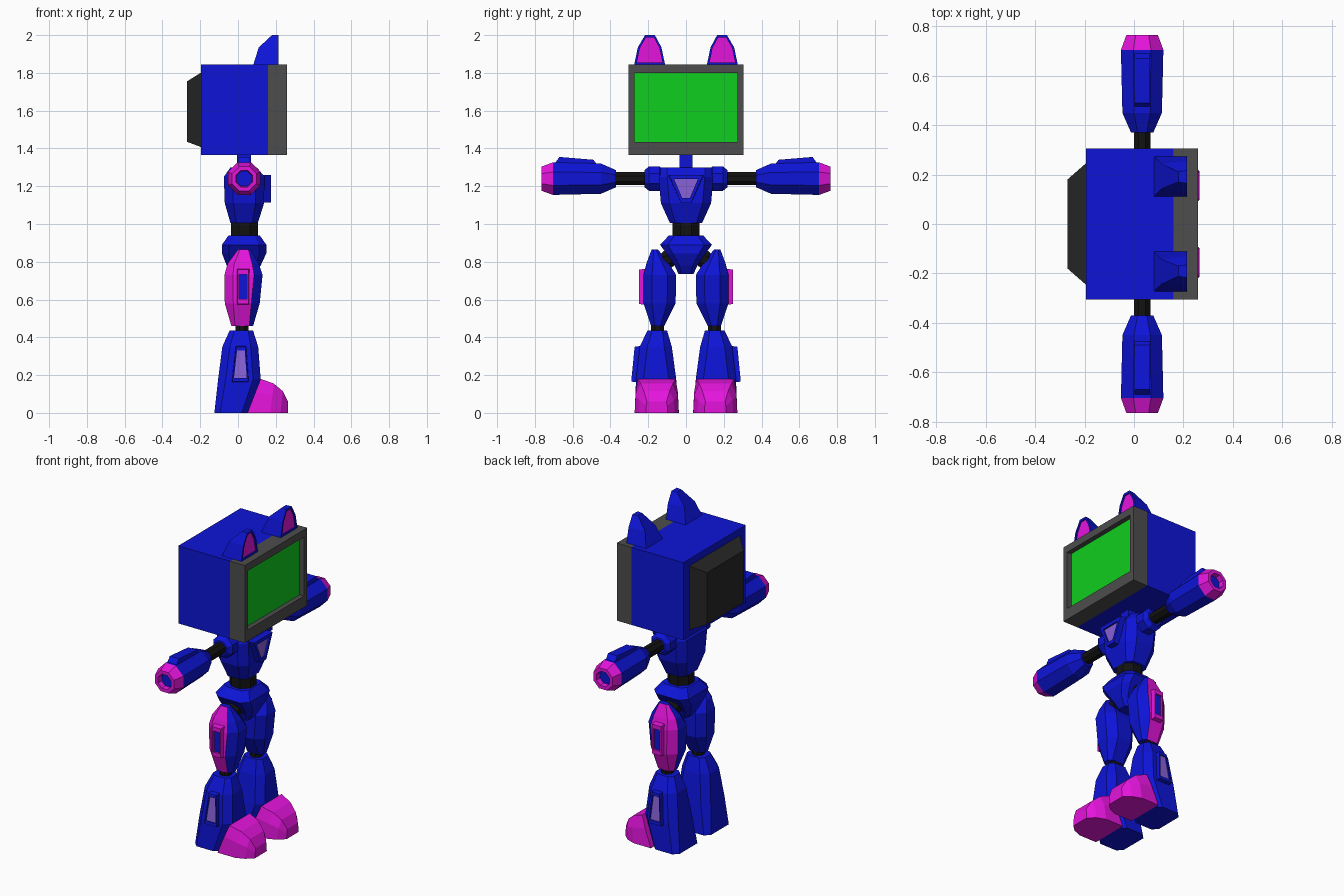
import bpy, bmesh
from mathutils import Vector

if "Cube" in bpy.data.objects:
    bpy.data.objects.remove(bpy.data.objects["Cube"])


def mat(name, r, g, b):
    m = bpy.data.materials.new(name)
    m.diffuse_color = (r, g, b, 1)
    m.use_nodes = True
    m.node_tree.nodes["Principled BSDF"].inputs["Base Color"].default_value = m.diffuse_color
    return m


BLUE = mat("blue", .004, .007, .68)
PINK = mat("pink", .78, .007, .72)
GREEN = mat("green", .005, .62, .013)
FRAME = mat("frame_grey", .075, .075, .075)
DARK = mat("dark_grey", .02, .02, .02)
BLACK = mat("black", .006, .006, .006)
PURPLE = mat("purple", .25, .12, .68)


def ring(axis, t, a0, a1, b0, b1, c=0):
    """Rectangle with cut corners in the plane at t along the axis."""
    if c:
        p = [(a0 + c, b0), (a1 - c, b0), (a1, b0 + c), (a1, b1 - c),
             (a1 - c, b1), (a0 + c, b1), (a0, b1 - c), (a0, b0 + c)]
    else:
        p = [(a0, b0), (a1, b0), (a1, b1), (a0, b1)]
    k = "xyz".index(axis)
    return [Vector((*q[:k], t, *q[k:])) for q in p]


def octo(axis, t, a, b, h):
    """Regular octagon of half width h."""
    return ring(axis, t, a - h, a + h, b - h, b + h, h * .586)


def loft(name, rings, mats, cap=0, mirror=False, paint=None):
    """Skin a list of rings, close both ends; the last cap may differ in colour."""
    bm = bmesh.new()
    vs = [[bm.verts.new(p) for p in r] for r in rings]
    n = len(rings[0])
    for r, s in zip(vs, vs[1:]):
        for i in range(n):
            j = (i + 1) % n
            bm.faces.new((r[i], r[j], s[j], s[i]))
    bm.faces.new(vs[0])
    bm.faces.new(vs[-1]).material_index = cap
    bmesh.ops.recalc_face_normals(bm, faces=bm.faces)
    if paint:
        for f in bm.faces:
            f.normal_update()
            if paint(f.normal):
                f.material_index = 1
    me = bpy.data.meshes.new(name)
    bm.to_mesh(me)
    bm.free()
    for m in mats:
        me.materials.append(m)
    ob = bpy.data.objects.new(name, me)
    bpy.context.collection.objects.link(ob)
    if mirror:
        md = ob.modifiers.new("mirror", 'MIRROR')
        md.use_axis = (False, True, False)
        md.use_mirror_merge = False
    return ob


def panel(name, back, front, scale, recess, mats, mirror=False):
    """Raised plate with a rim and a sunken centre of another colour."""
    mid = sum(front, Vector()) / len(front)
    inner = [mid + (p - mid) * scale for p in front]
    loft(name, [back, front, inner, [p + Vector(recess) for p in inner]],
         mats, 1, mirror)


# Television head: case, screen frame, tapered back
loft("head_case", [ring('x', x, -.305, .305, 1.365, 1.845) for x in (-.195, .16)], [BLUE])
loft("screen_frame", [ring('x', .16, -.305, .305, 1.365, 1.845),
                      ring('x', .26, -.305, .305, 1.365, 1.845),
                      ring('x', .26, -.273, .273, 1.435, 1.8),
                      ring('x', .23, -.273, .273, 1.435, 1.8)], [FRAME, GREEN], 1)
loft("head_back", [ring('x', -.19, -.25, .25, 1.405, 1.805),
                   ring('x', -.27, -.18, .18, 1.435, 1.755)], [DARK])

# Ears
ear_y = [.11, .13, .165, .217, .255, .275]
ear_z = [1.84, 1.935, 2, 2, 1.935, 1.84]
ear_b = [.08, .11, .18, .18, .11, .08]
panel("ear", [Vector((b, .192 + (y - .192) * (.8 if z > 1.9 else 1), z))
              for b, y, z in zip(ear_b, ear_y, ear_z)],
      [Vector((.215, y, z)) for y, z in zip(ear_y, ear_z)],
      .82, (-.008, 0, 0), [BLUE, PINK], True)

# Neck, torso, chest plate, waist, pelvis
loft("neck", [ring('z', z, -.005, .07, -.035, .035) for z in (1.28, 1.37)], [BLUE])
loft("torso", [ring('z', 1.005, -.04, .105, -.085, .085, .03),
               ring('z', 1.11, -.07, .138, -.133, .133, .045),
               ring('z', 1.25, -.075, .14, -.145, .145, .045),
               ring('z', 1.3, -.04, .1, -.13, .13, .03)], [BLUE])
chest = [(-.095, 1.26), (.095, 1.26), (.03, 1.115), (-.03, 1.115)]
panel("chest_plate", [Vector((.1, y, z)) for y, z in chest],
      [Vector((.174, y * .95, z)) for y, z in chest], .7, (-.01, 0, 0), [BLUE, PURPLE])
loft("waist", [octo('z', z, .034, 0, .071) for z in (.93, 1.015)], [BLACK])
loft("pelvis", [ring('z', .735, -.03, .09, -.04, .04, .015),
                ring('z', .78, -.06, .12, -.06, .06, .025),
                ring('z', .845, -.085, .15, -.105, .105, .035),
                ring('z', .89, -.085, .15, -.137, .137, .04),
                ring('z', .94, -.05, .115, -.09, .09, .03)], [BLUE])

# Arms: shoulder, upper arm, forearm, ridge, hollow cuff
AX, AZ = .033, 1.24
loft("shoulder", [octo('y', y, AX, AZ, h) for y, h in
                  ((.115, .045), (.14, .065), (.195, .065), (.22, .045))], [BLUE], 0, True)
loft("upper_arm", [octo('y', y, AX, AZ, .034) for y in (.19, .39)], [BLACK], 0, True)
loft("forearm", [octo('y', y, AX, AZ, h) for y, h in
                 ((.37, .045), (.45, .08), (.705, .086))], [BLUE], 0, True)
ridge = [(.46, 1.3), (.71, 1.3), (.67, 1.355), (.49, 1.34)]
loft("forearm_ridge", [[Vector((x, y, z)) for y, z in ridge] for x in (.002, .064)],
     [BLUE], 0, True)
loft("hand_cuff", [octo('y', y, AX, AZ, h) for y, h in
                   ((.705, .086), (.765, .064), (.765, .044), (.735, .04))],
     [PINK, BLUE], 1, True)

# Legs: hip, thigh with coloured outer side, slotted side plate, knee
loft("hip_joint", [octo('y', y, .03, z, h) for y, z, h in
                   ((.05, .83, .04), (.075, .82, .05), (.12, .805, .05), (.145, .79, .04))],
     [BLACK], 0, True)
loft("thigh", [ring('z', .46, -.035, .08, .115, .185, .02),
               ring('z', .58, -.07, .115, .055, .225, .045),
               ring('z', .73, -.072, .13, .052, .225, .045),
               ring('z', .79, -.055, .11, .09, .21, .035),
               ring('z', .865, 0, .065, .148, .182, .01)],
     [BLUE, PINK], 0, True, lambda n: n.y > .45 and n.x < .4)
slot = [(-.008, .57), (.062, .57), (.062, .765), (-.008, .765)]
panel("thigh_plate", [Vector((x, .2, z)) for x, z in slot],
      [Vector((.027 + (x - .027) * .85, .25, .667 + (z - .667) * .93)) for x, z in slot],
      .72, (0, -.012, 0), [PINK, BLUE], True)
loft("knee", [octo('z', z, .021, .15, .034) for z in (.42, .47)], [BLACK], 0, True)

# Shin, shin window, foot
loft("shin", [ring('z', 0, -.125, .05, .037, .27, .03),
              ring('z', .18, -.105, .12, .052, .265, .04),
              ring('z', .35, -.083, .107, .075, .245, .04),
              ring('z', .435, -.045, .08, .1, .205, .025)], [BLUE], 0, True)
win = [(-.038, .155, .29), (.062, .155, .29), (.046, .36, .272), (-.014, .36, .272)]
panel("shin_window", [Vector((x, .2, z)) for x, z, y in win],
      [Vector((.014 + (x - .014) * .85, y, .26 + (z - .26) * .9)) for x, z, y in win],
      .8, (0, -.008, 0), [BLUE, PURPLE], True)


def foot_ring(xb, xt, zt, hb, ht):
    xm = xb + (xt - xb) * .6
    half = [(xb, hb, 0), (xm, hb * .96, zt * .6), (xt, ht, zt)]
    return ([Vector((x, .155 - h, z)) for x, h, z in half] +
            [Vector((x, .155 + h, z)) for x, h, z in reversed(half)])


loft("foot", [foot_ring(.05, .12, .18, .117, .1), foot_ring(.17, .19, .155, .117, .085),
              foot_ring(.225, .237, .115, .095, .068),
              foot_ring(.265, .265, .06, .058, .052)], [PINK], 0, True)
